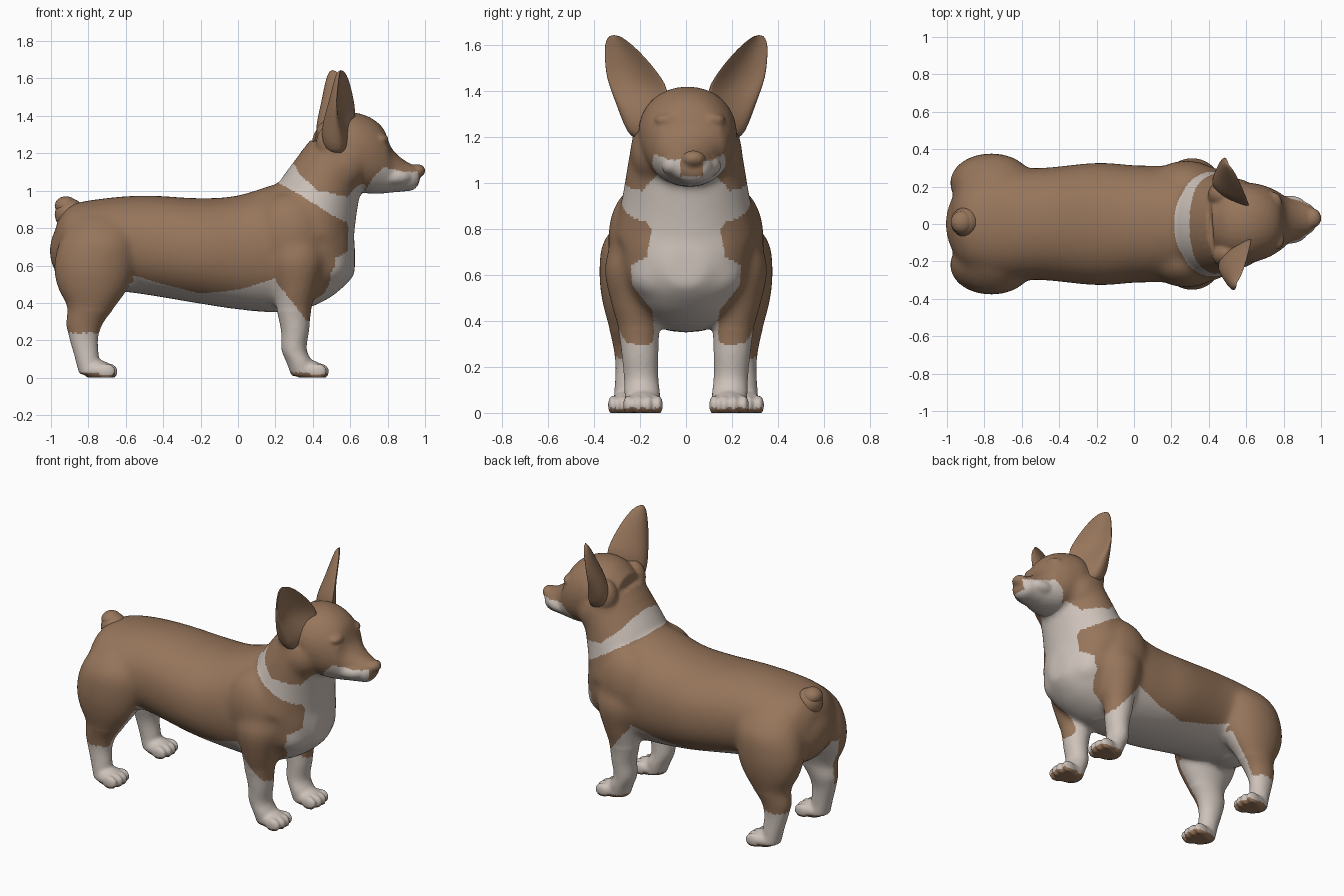
import bpy, bmesh, math
from mathutils import Matrix, Vector

cube = bpy.data.objects.get("Cube")
if cube:
    bpy.data.objects.remove(cube, do_unlink=True)


def material(name, colour):
    mat = bpy.data.materials.new(name)
    mat.use_nodes = True
    mat.diffuse_color = (*colour, 1)
    bsdf = mat.node_tree.nodes["Principled BSDF"]
    bsdf.inputs["Base Color"].default_value = (*colour, 1)
    bsdf.inputs["Roughness"].default_value = 0.8
    return mat


BROWN = material("brown fur", (0.31, 0.18, 0.105))
WHITE = material("white fur", (0.61, 0.54, 0.49))


def interp(t, points):
    """Piecewise linear curve through the points."""
    if t <= points[0][0]:
        return points[0][1]
    for (a, u), (b, v) in zip(points, points[1:]):
        if t <= b:
            return u + (v - u) * (t - a) / (b - a)
    return points[-1][1]


def flow(stations, steps=5):
    """Resample stations along a smooth spline."""
    padded = [stations[0], *stations, stations[-1]]
    result = []
    for p, q, r, s in zip(padded, padded[1:], padded[2:], padded[3:]):
        for k in range(steps):
            t = k / steps
            result.append([b + t * ((c - a) + t * ((2 * a - 5 * b + 4 * c - d)
                           + t * (3 * b - a - 3 * c + d))) / 2
                           for a, b, c, d in zip(p, q, r, s)])
    return result + [stations[-1]]


def skin(bm, rings):
    """Closed tube through rings of equal point count."""
    loops = [[bm.verts.new(p) for p in ring] for ring in rings]
    n = len(loops[0])
    for a, b in zip(loops, loops[1:]):
        for i in range(n):
            j = (i + 1) % n
            bm.faces.new((a[i], a[j], b[j], b[i]))
    bm.faces.new(loops[0][::-1])
    bm.faces.new(loops[-1])


def oval(centre, u, v, power=1.0, n=32):
    """Oval ring spanned by two axis vectors; power below one squares it off."""
    def wave(w):
        return math.copysign(abs(w) ** power, w)
    turns = [2 * math.pi * i / n for i in range(n)]
    return [Vector(centre) + Vector(u) * wave(math.cos(a)) + Vector(v) * wave(math.sin(a))
            for a in turns]


def ball(bm, centre, radii):
    mat = Matrix.Translation(centre) @ Matrix.Diagonal((*radii, 1))
    bmesh.ops.create_icosphere(bm, subdivisions=3, radius=1, matrix=mat)


def along_x(bm, stations, power):
    """Tube along x from (x, top, bottom, half width)."""
    skin(bm, [oval((x, 0, (t + b) / 2), (0, w, 0), (0, 0, (t - b) / 2), power)
              for x, t, b, w in flow(stations)])


def make_object(name, bm, mats):
    bmesh.ops.recalc_face_normals(bm, faces=bm.faces)
    mesh = bpy.data.meshes.new(name)
    bm.to_mesh(mesh)
    bm.free()
    for m in mats:
        mesh.materials.append(m)
    obj = bpy.data.objects.new(name, mesh)
    bpy.context.collection.objects.link(obj)
    mesh.polygons.foreach_set("use_smooth", [True] * len(mesh.polygons))
    return obj


YAW = (Matrix.Translation((0.5, 0, 0)) @ Matrix.Rotation(math.radians(4), 4, "Z")
       @ Matrix.Translation((-0.5, 0, 0)))

# Torso and rump
body = bmesh.new()
along_x(body, [
    (-0.97, 0.83, 0.6, 0.14), (-0.9, 0.92, 0.54, 0.24), (-0.75, 0.955, 0.48, 0.3),
    (-0.5, 0.975, 0.445, 0.3), (-0.2, 0.96, 0.395, 0.328), (0, 0.975, 0.365, 0.315),
    (0.2, 1.035, 0.35, 0.31), (0.35, 1.05, 0.365, 0.3), (0.48, 1.0, 0.42, 0.27),
    (0.57, 0.92, 0.49, 0.2), (0.625, 0.72, 0.55, 0.08)], 0.92)
ball(body, (-0.77, 0, 0.68), (0.24, 0.27, 0.23))

# Neck, leaning forward
lean = Vector((-0.89, 0, 0.45))
skin(body, [oval((x, 0, z), (0, w, 0), lean * r) for x, z, w, r in flow([
    (0.39, 0.78, 0.31, 0.25), (0.425, 0.94, 0.278, 0.23),
    (0.48, 1.08, 0.255, 0.195), (0.53, 1.2, 0.235, 0.16)])])

# Legs: x, y, z, half depth, half width
FRONT_LEG = [
    (0.3, 0.2, 0.8, 0.13, 0.1), (0.31, 0.215, 0.64, 0.155, 0.14),
    (0.31, 0.21, 0.48, 0.115, 0.118), (0.3, 0.205, 0.36, 0.092, 0.09),
    (0.305, 0.2, 0.25, 0.075, 0.08), (0.3, 0.195, 0.15, 0.068, 0.075),
    (0.33, 0.19, 0.08, 0.07, 0.078), (0.35, 0.187, 0.01, 0.065, 0.07)]
HIND_LEG = [
    (-0.73, 0.13, 0.9, 0.06, 0.04), (-0.735, 0.17, 0.85, 0.14, 0.1),
    (-0.745, 0.205, 0.74, 0.205, 0.157), (-0.765, 0.218, 0.6, 0.22, 0.16),
    (-0.775, 0.232, 0.48, 0.19, 0.132), (-0.785, 0.24, 0.38, 0.13, 0.098),
    (-0.82, 0.24, 0.29, 0.098, 0.077), (-0.825, 0.245, 0.21, 0.077, 0.062),
    (-0.81, 0.25, 0.12, 0.066, 0.06), (-0.79, 0.253, 0.02, 0.06, 0.065)]
for side in (1, -1):
    for leg, paw_x, paw_y in ((FRONT_LEG, 0.38, 0.187), (HIND_LEG, -0.75, 0.253)):
        skin(body, [oval((x, side * y, z), (rx, 0, 0), (0, ry, 0))
                    for x, y, z, rx, ry in flow(leg)])
        ball(body, (paw_x, side * paw_y, 0.04), (0.08, 0.08, 0.055))
        # Four toes, the middle pair furthest forward
        for k in (-1.5, -0.5, 0.5, 1.5):
            reach = 0.065 - 0.013 * abs(k)
            ball(body, (paw_x + reach, side * paw_y + k * 0.043, 0.034),
                 (0.052, 0.023, 0.044))
    # Breast and shoulder muscles, hock
    ball(body, (0.47, side * 0.1, 0.61), (0.13, 0.155, 0.13))
    ball(body, (0.28, side * 0.2, 0.76), (0.2, 0.14, 0.23))
    ball(body, (-0.865, side * 0.24, 0.285), (0.055, 0.055, 0.05))

# Head
head = bmesh.new()
along_x(head, [
    (0.42, 1.34, 1.12, 0.13), (0.5, 1.4, 1.05, 0.19), (0.6, 1.42, 1.0, 0.215),
    (0.7, 1.395, 0.985, 0.195), (0.775, 1.335, 0.985, 0.158), (0.82, 1.23, 0.99, 0.125),
    (0.88, 1.17, 0.995, 0.098), (0.94, 1.135, 1.005, 0.08), (0.97, 1.11, 1.04, 0.05)], 0.95)
ball(head, (0.962, 0, 1.107), (0.042, 0.052, 0.036))
for side in (1, -1):
    ball(head, (0.765, side * 0.11, 1.225), (0.035, 0.037, 0.028))
    ball(head, (0.755, side * 0.095, 1.275), (0.045, 0.06, 0.03))
    ball(head, (0.83, side * 0.065, 1.075), (0.1, 0.065, 0.05))
    ball(head, (0.49, side * 0.16, 1.25), (0.085, 0.075, 0.11))
    ball(head, (0.54, side * 0.145, 1.13), (0.13, 0.1, 0.13))
bmesh.ops.transform(head, matrix=YAW, verts=head.verts)
head_mesh = bpy.data.meshes.new("head_part")
head.to_mesh(head_mesh)
head.free()
body.from_mesh(head_mesh)
bpy.data.meshes.remove(head_mesh)

# Fuse everything into one smooth skin
dog = make_object("dog_body", body, (BROWN, WHITE))
remesh = dog.modifiers.new("fuse", "REMESH")
remesh.mode = "VOXEL"
remesh.voxel_size = 0.01
smooth = dog.modifiers.new("soften", "SMOOTH")
smooth.factor = 0.5
smooth.iterations = 8
graph = bpy.context.evaluated_depsgraph_get()
fused = bpy.data.meshes.new_from_object(dog.evaluated_get(graph))
dog.modifiers.clear()
dog.data = fused
fused.name = "dog_body"
fused.materials.clear()
for m in (BROWN, WHITE):
    fused.materials.append(m)

# Blend the muscles of the trunk and stand the paws flat
trunk = bmesh.new()
trunk.from_mesh(fused)
soft = [v for v in trunk.verts if v.co.z > 0.36 and v.co.x < 0.66 and v.co.z < 1.2]
for _ in range(28):
    bmesh.ops.smooth_vert(trunk, verts=soft, factor=0.5,
                          use_axis_x=True, use_axis_y=True, use_axis_z=True)
for v in trunk.verts:
    v.co.z = max(v.co.z, 0)
trunk.to_mesh(fused)
trunk.free()

# Coat pattern
COLLAR_LOW = [(0.2, 1.05), (0.33, 0.98), (0.5, 0.87), (0.6, 0.82)]
COLLAR_HIGH = [(0.2, 1.25), (0.29, 1.165), (0.33, 1.085), (0.43, 1.0), (0.6, 0.965)]
BIB = [(0.3, 0.12), (0.45, 0.15), (0.55, 0.23), (0.63, 0.26), (0.68, 0.17),
       (0.8, 0.15), (0.9, 0.22), (0.98, 0.18), (1.06, 0.1), (1.1, 0)]
BIB_BACK = [(0.3, 0.38), (0.43, 0.42), (0.6, 0.52)]
BELLY = [(-0.6, 0.56), (-0.4, 0.5), (-0.2, 0.45), (0, 0.47), (0.2, 0.53)]
SLEEVE = [(0.2, 0.52), (0.37, 0.3)]
MUZZLE = [(0.68, 1.0), (0.72, 1.07), (0.78, 1.125), (0.9, 1.1)]


def is_white(p, n):
    x, y, z = p
    a = abs(y)
    if z < 0.016 or (z < 0.03 and n.z < -0.3):      # paw pads
        return False
    if x > 0.68 and z > 0.9:                        # muzzle and nose
        nose = x > 0.9 and abs(y - 0.025) < 0.05 and z > 1.03
        return not nose and z < interp(x, MUZZLE)
    if x > 0.2 and interp(x, COLLAR_LOW) < z < interp(x, COLLAR_HIGH):
        return True
    if z > 0.3 and x > interp(z, BIB_BACK) and a < interp(z, BIB):
        return True                                 # chest and throat
    if a < 0.14 and z < 0.6 and x > -0.9:           # between the legs
        return True
    if x > 0.2:
        return z < interp(x, SLEEVE)
    if x > -0.56 or (x > -0.63 and a < 0.22):
        return z < interp(x, BELLY)
    inner = n.y * math.copysign(1, y) < 0.3 * n.x   # inner and front thigh
    return z < 0.24 or (inner and z < 0.57)


for face in fused.polygons:
    face.use_smooth = True
    face.material_index = int(is_white(face.center, face.normal))

# Ears: height, inner edge, outer edge, half thickness
EAR = [(1.19, 0.15, 0.24, 0.045), (1.26, 0.12, 0.275, 0.07), (1.33, 0.095, 0.3, 0.065),
       (1.4, 0.08, 0.327, 0.042), (1.46, 0.115, 0.347, 0.027), (1.52, 0.16, 0.354, 0.02),
       (1.58, 0.215, 0.357, 0.015), (1.62, 0.26, 0.352, 0.012), (1.645, 0.3, 0.335, 0.006)]
for side, name in ((1, "left_ear"), (-1, "right_ear")):
    ear = bmesh.new()
    rings = []
    for z, inner, outer, thick in EAR:
        half, mid = (outer - inner) / 2, (outer + inner) / 2
        ring = []
        for i in range(24):
            angle = 2 * math.pi * i / 24
            t = math.cos(angle)
            cup = 0.5 * half * (t * t - 0.5)        # rims curl forward
            x = 0.528 - 0.5 * half * t + thick * math.sin(angle) + cup
            ring.append((x, side * (mid + half * t), z))
        rings.append(ring)
    skin(ear, rings)
    bmesh.ops.transform(ear, matrix=YAW, verts=ear.verts)
    obj = make_object(name, ear, (BROWN,))
    obj.modifiers.new("round", "SUBSURF").levels = 1

# Stub tail
tail = bmesh.new()
ball(tail, (-0.9, 0.01, 0.875), (0.08, 0.08, 0.085))
ball(tail, (-0.92, 0.01, 0.92), (0.06, 0.062, 0.05))
make_object("tail", tail, (BROWN,))
